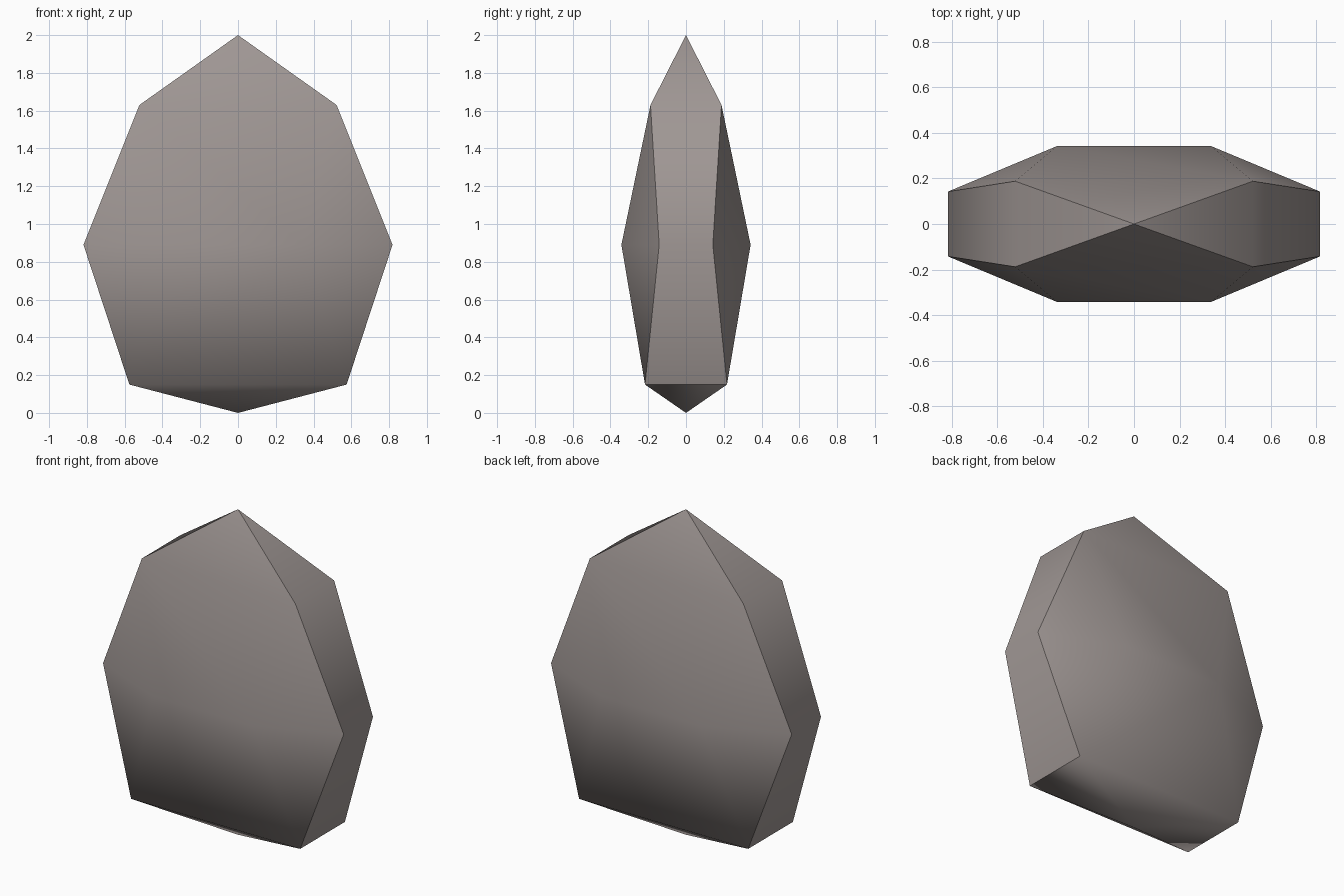
import bpy, bmesh, math

if "Cube" in bpy.data.objects:
    bpy.data.objects.remove(bpy.data.objects["Cube"])

stone = bpy.data.materials.new("warm_grey_stone")
stone.diffuse_color = (0.35, 0.31, 0.298, 1)
stone.use_nodes = True
stone.node_tree.nodes["Principled BSDF"].inputs["Base Color"].default_value = stone.diffuse_color

bm = bmesh.new()


def ring(z, quarter):
    """Horizontal ring from the points of its front-right quarter, mirrored in x and y."""
    pts = [(x, -y) for x, y in reversed(quarter)]   # front, towards the right
    pts += [(x, y) for x, y in quarter]             # right, towards the back
    pts += [(-x, -y) for x, y in pts]               # opposite half
    return [bm.verts.new((x, y, z)) for x, y in pts]


# Tapered shoulder, broad eight-sided waist and foot, closed by two points
top = bm.verts.new((0, 0, 2))
shoulder = ring(1.63, [(0.522, 0.188)])
waist = ring(0.89, [(0.818, 0.142), (0.339, 0.342)])
foot = ring(0.15, [(0.575, 0.217)])
bottom = bm.verts.new((0, 0, 0))

for i in range(4):
    j = (i + 1) % 4
    a, b, c = waist[2 * i], waist[2 * i + 1], waist[(2 * i + 2) % 8]
    # Points
    bm.faces.new((top, shoulder[i], shoulder[j]))
    bm.faces.new((bottom, foot[j], foot[i]))
    # Corner facets
    bm.faces.new((shoulder[i], a, b))
    bm.faces.new((foot[i], b, a))
    # Broad sides
    bm.faces.new((shoulder[i], b, c, shoulder[j]))
    bm.faces.new((foot[i], foot[j], c, b))

bmesh.ops.recalc_face_normals(bm, faces=bm.faces[:])
mesh = bpy.data.meshes.new("rock")
bm.to_mesh(mesh)
bm.free()
mesh.materials.append(stone)

rock = bpy.data.objects.new("rock", mesh)
bpy.context.collection.objects.link(rock)
bpy.context.view_layer.objects.active = rock
rock.select_set(True)
bpy.ops.object.shade_smooth_by_angle(angle=math.radians(50))
